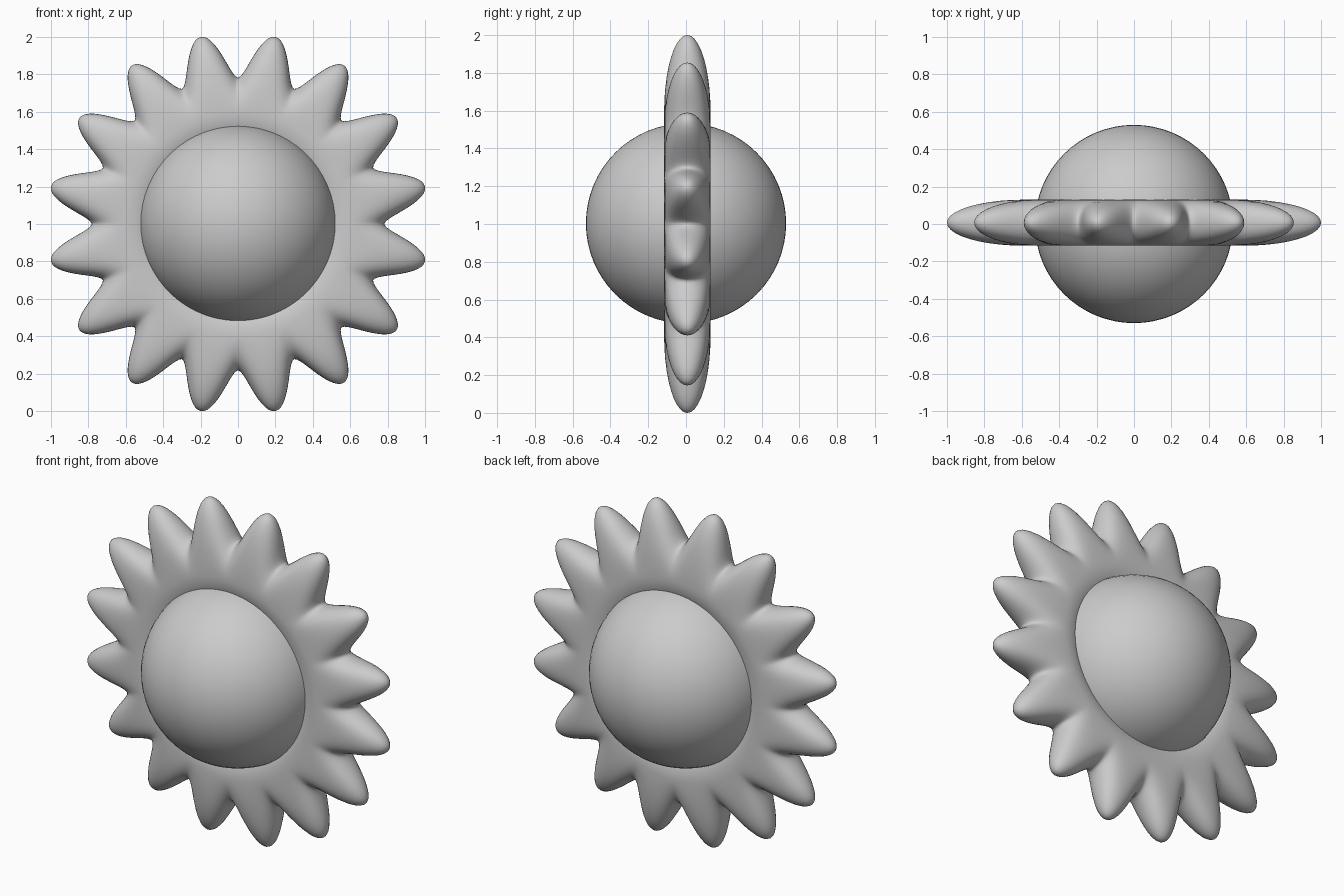
import bpy, bmesh, math

if "Cube" in bpy.data.objects:
    bpy.data.objects.remove(bpy.data.objects["Cube"])

PETALS = 16
STEPS = PETALS * 24      # samples around the ring
SECTION = 40             # samples around the cross-section
MID_R, IN_R = 0.60, 0.42
VALLEY_R, TIP_R = 0.782, 1.02
HALF_T = 0.123


def outer_radius(a):
    # rounded petals with narrow valleys; one valley points straight up
    f = 0.5 * (1 - math.cos(PETALS * a))
    return VALLEY_R + (TIP_R - VALLEY_R) * f ** 0.85


# Petal ring: elliptical section swept round, swelling outward into petals
bm = bmesh.new()
rings = []
for i in range(STEPS):
    a = 2 * math.pi * i / STEPS
    ring = []
    for j in range(SECTION):
        p = 2 * math.pi * j / SECTION
        c = math.cos(p)
        reach = outer_radius(a) - MID_R if c > 0 else MID_R - IN_R
        r = MID_R + reach * c
        y = 0.007 + HALF_T * math.sin(p)
        ring.append(bm.verts.new((r * math.sin(a), y, 1 + r * math.cos(a))))
    rings.append(ring)
for i in range(STEPS):
    r0, r1 = rings[i], rings[(i + 1) % STEPS]
    for j in range(SECTION):
        k = (j + 1) % SECTION
        bm.faces.new((r0[j], r0[k], r1[k], r1[j])).smooth = True
bmesh.ops.recalc_face_normals(bm, faces=bm.faces)
mesh = bpy.data.meshes.new("petal_ring")
bm.to_mesh(mesh)
bm.free()
bpy.context.collection.objects.link(bpy.data.objects.new("petal_ring", mesh))

# Central ball
bpy.ops.mesh.primitive_uv_sphere_add(segments=64, ring_count=32, radius=0.53,
                                     location=(0, 0, 1.003))
ball = bpy.context.object
ball.name = "centre_ball"
bpy.ops.object.shade_smooth()
